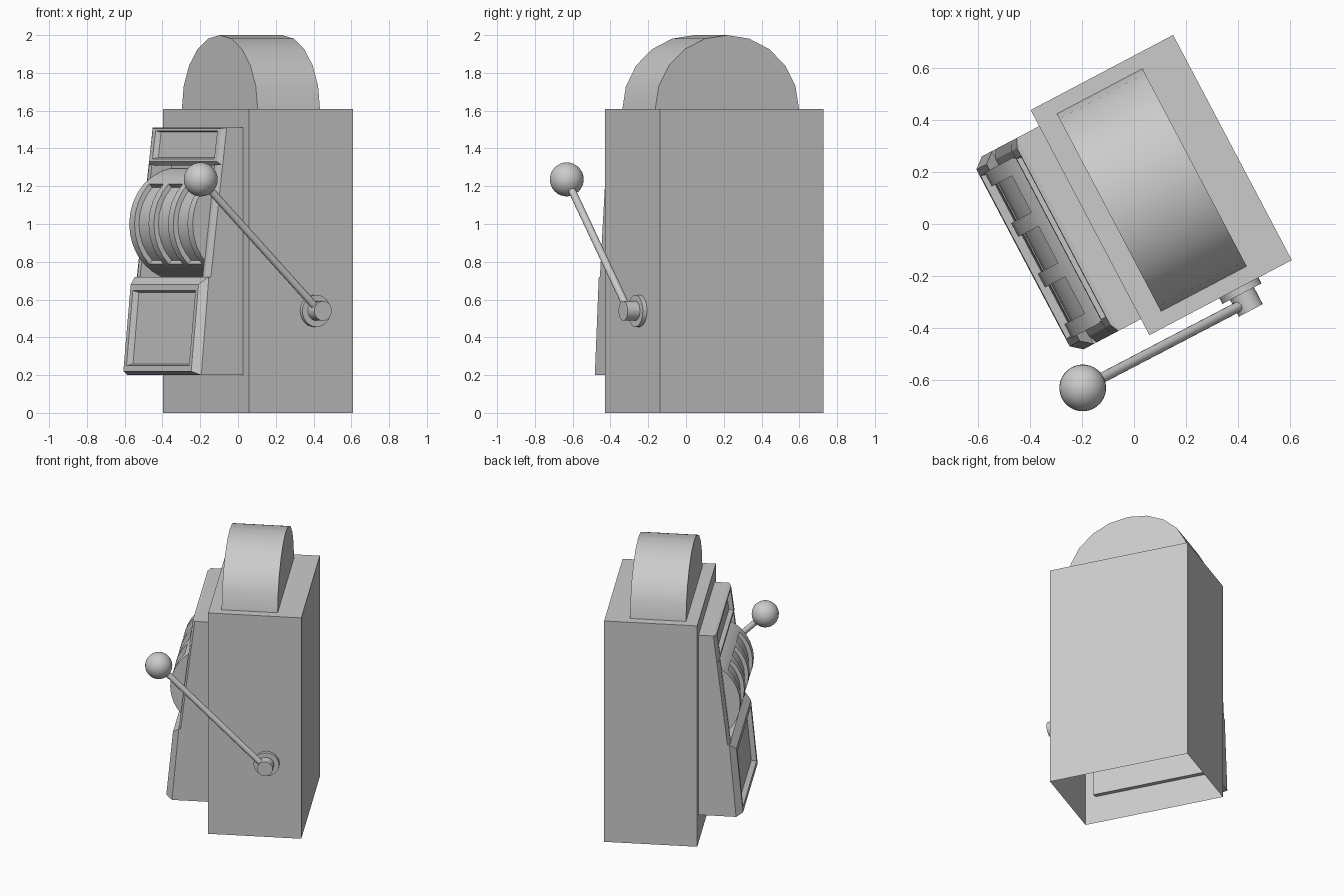
import bpy, bmesh
from math import sin, cos, pi, radians
from mathutils import Matrix, Vector

if "Cube" in bpy.data.objects:
    bpy.data.objects.remove(bpy.data.objects["Cube"])

# Built in cabinet space: x = width (lever side +), y = depth (front -), then turned
PLACE = Matrix.Translation((0.105, 0.15, 0)) @ Matrix.Rotation(radians(-62.2), 4, 'Z')


def finish(bm, name, smooth=False):
    bmesh.ops.recalc_face_normals(bm, faces=bm.faces[:])
    mesh = bpy.data.meshes.new(name)
    bm.to_mesh(mesh)
    bm.free()
    ob = bpy.data.objects.new(name, mesh)
    bpy.context.collection.objects.link(ob)
    ob.matrix_world = PLACE
    if smooth:
        bpy.ops.object.select_all(action='DESELECT')
        ob.select_set(True)
        bpy.context.view_layer.objects.active = ob
        bpy.ops.object.shade_smooth_by_angle(angle=radians(35))
    return ob


def loft(name, rings, cap_start=True, smooth=False):
    """Join matching closed rings of points with quads and cap the ends."""
    bm = bmesh.new()
    vs = [[bm.verts.new(p) for p in r] for r in rings]
    n = len(vs[0])
    for a, b in zip(vs, vs[1:]):
        for i in range(n):
            j = (i + 1) % n
            bm.faces.new((a[i], a[j], b[j], b[i]))
    if cap_start:
        bm.faces.new(vs[0])
    bm.faces.new(vs[-1])
    return finish(bm, name, smooth)


def frame_ring(hw, z0, y0, z1, y1):
    return [(-hw, y0, z0), (hw, y0, z0), (hw, y1, z1), (-hw, y1, z1)]


def rod(name, p, q, r, seg=24):
    p, q = Vector(p), Vector(q)
    bm = bmesh.new()
    m = Matrix.Translation((p + q) / 2) @ (q - p).to_track_quat('Z', 'Y').to_matrix().to_4x4()
    bmesh.ops.create_cone(bm, cap_ends=True, segments=seg, radius1=r, radius2=r,
                          depth=(q - p).length, matrix=m)
    return finish(bm, name, True)


# Cabinet, open underneath
rect = [(-.49, -.31), (.49, -.31), (.49, .31), (-.49, .31)]
loft("cabinet", [[(x, y, z) for x, y in rect] for z in (0, 1.61)], cap_start=False)

# Rounded top
arch = [(.43 * cos(pi * i / 10), 1.61 + .39 * sin(pi * i / 10)) for i in range(11)]
loft("rounded_top", [[(x, y, z) for x, z in arch] for y in (-.228, .145)], smooth=True)

# Front housing: back plate, lower box, upper sign, side cheeks
loft("back_plate", [frame_ring(.42, .2, y, 1.51, y) for y in (-.28, -.33)])
loft("lower_box", [
    frame_ring(.42, .20, -.325, .72, -.325),
    frame_ring(.42, .20, -.56, .72, -.515),
    frame_ring(.385, .22, -.602, .68, -.558),
    frame_ring(.355, .25, -.599, .647, -.561),
    frame_ring(.345, .26, -.565, .637, -.530)])
loft("upper_sign", [
    frame_ring(.42, 1.31, -.325, 1.51, -.325),
    frame_ring(.42, 1.31, -.432, 1.51, -.408),
    frame_ring(.385, 1.33, -.448, 1.505, -.425),
    frame_ring(.35, 1.345, -.446, 1.493, -.427),
    frame_ring(.34, 1.352, -.416, 1.486, -.400)])
for side, label in ((-1, "left"), (1, "right")):
    loft(label + "_cheek", [
        [(side * x, y, z) for x, y in
         ((.42, -.325), (.42, f), (.385, f - .015), (.355, f - .015), (.355, -.325))]
        for z, f in ((.715, -.503), (1.315, -.432))])

# Reel cover: half drum with three sunken reel windows
bm = bmesh.new()
us = [-.36, -.30, -.14, -.08, .08, .14, .30, .36]
angles = [pi * (i - 8) / 16 for i in range(17)]
grid = [[bm.verts.new((u, -.28 - .3 * cos(a), 1 + .3 * sin(a))) for a in angles] for u in us]
windows = []
for c in range(len(us) - 1):
    for k in range(16):
        f = bm.faces.new((grid[c][k], grid[c + 1][k], grid[c + 1][k + 1], grid[c][k + 1]))
        if c % 2 and 4 <= k < 12:
            windows.append(f)
bm.faces.new(grid[0])
bm.faces.new(grid[-1])
bm.faces.new((grid[0][0], *[g[0] for g in grid[1:]], *[g[-1] for g in reversed(grid)]))
new = bmesh.ops.extrude_face_region(bm, geom=windows)["geom"]
for v in new:
    if isinstance(v, bmesh.types.BMVert):
        v.co.y = -.28 + (v.co.y + .28) * .91
        v.co.z = 1 + (v.co.z - 1) * .91
bmesh.ops.delete(bm, geom=[f for f in windows if f.is_valid], context='FACES')
finish(bm, "reel_drum", True)

# Lever on the right side
rod("lever_flange", (.48, .08, .54), (.515, .08, .54), .085)
rod("lever_hub", (.50, .08, .54), (.588, .08, .54), .052)
rod("lever_arm", (.553, .065, .55), (.55, -.632, 1.236), .02, 16)
bm = bmesh.new()
bmesh.ops.create_uvsphere(bm, u_segments=32, v_segments=16, radius=.09,
                          matrix=Matrix.Translation((.55, -.632, 1.236)))
finish(bm, "lever_knob", True)
